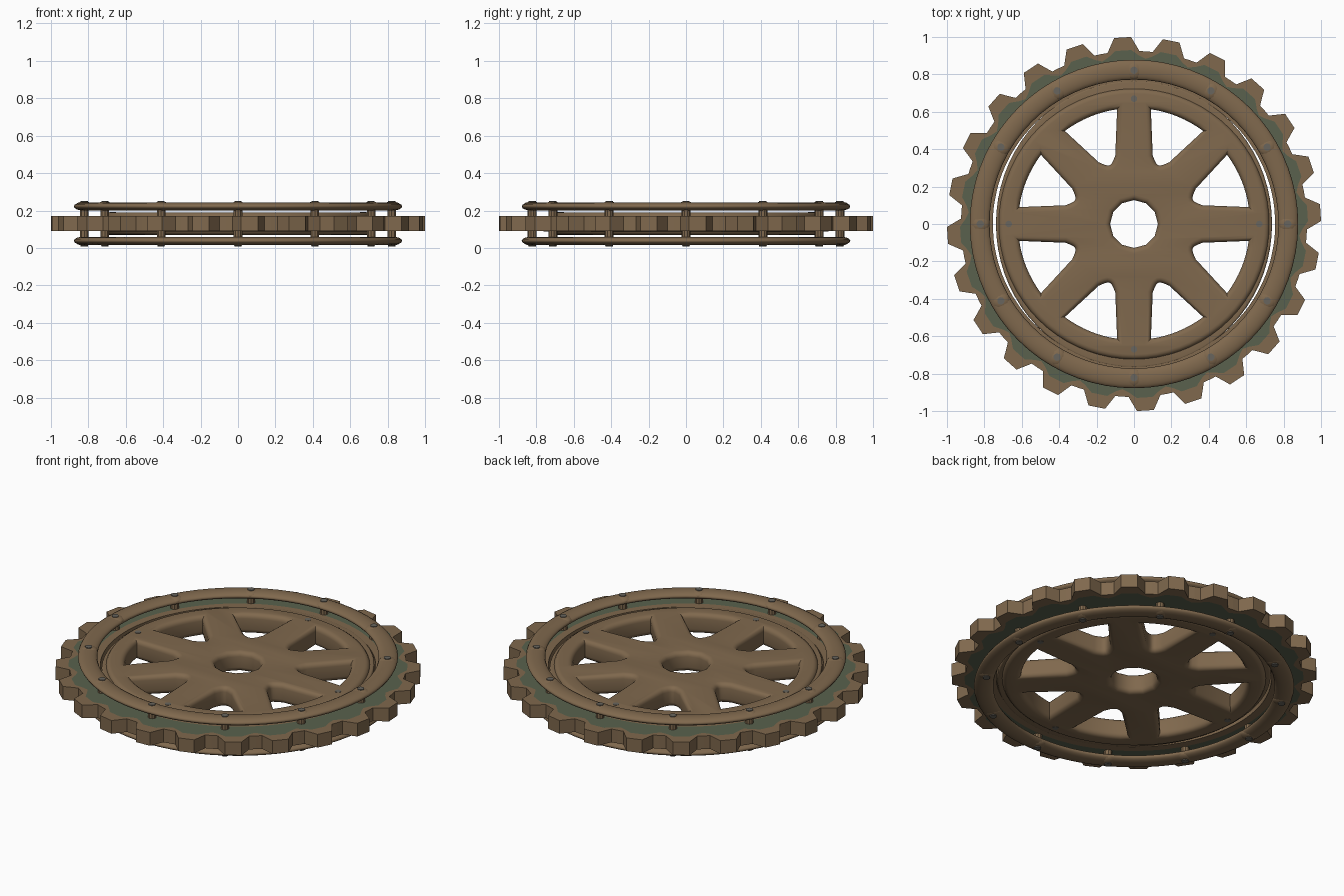
import bpy, bmesh
from math import sin, cos, pi, radians, asin

if "Cube" in bpy.data.objects:
    bpy.data.objects.remove(bpy.data.objects["Cube"])

MID = 0.13      # height of the wheel's middle plane
TEETH = 24


def material(name, rgb):
    m = bpy.data.materials.new(name)
    m.use_nodes = True
    m.diffuse_color = (*rgb, 1)
    bsdf = m.node_tree.nodes["Principled BSDF"]
    bsdf.inputs["Base Color"].default_value = (*rgb, 1)
    bsdf.inputs["Roughness"].default_value = 0.8
    return m


bronze = material("weathered bronze", (0.215, 0.14, 0.075))
patina = material("green patina", (0.1, 0.12, 0.075))
slate = material("slate rivet", (0.14, 0.13, 0.11))


def link(name, mesh, mats, smooth=True):
    ob = bpy.data.objects.new(name, mesh)
    bpy.context.collection.objects.link(ob)
    for m in mats:
        mesh.materials.append(m)
    if smooth:
        bpy.ops.object.select_all(action='DESELECT')
        ob.select_set(True)
        bpy.context.view_layer.objects.active = ob
        bpy.ops.object.shade_smooth_by_angle(angle=radians(40))
    return ob


def polar(r, a):
    return r * cos(a), r * sin(a)


def ellipse(rx, ry, n=72):
    return [(rx * cos(2 * pi * i / n), ry * sin(2 * pi * i / n)) for i in range(n)]


def plate(name, outlines, half, bevel):
    """Flat plate with holes and rounded edges, made from a filled curve."""
    cu = bpy.data.curves.new(name + "_outline", 'CURVE')
    cu.dimensions = '2D'
    cu.fill_mode = 'BOTH'
    cu.extrude = half - bevel
    cu.bevel_depth = bevel
    cu.bevel_resolution = 3
    cu.offset = -bevel
    for pts in outlines:
        sp = cu.splines.new('POLY')
        sp.points.add(len(pts) - 1)
        for p, (x, y) in zip(sp.points, pts):
            p.co = (x, y, 0, 1)
        sp.use_cyclic_u = True
    tmp = bpy.data.objects.new(name + "_tmp", cu)
    bpy.context.collection.objects.link(tmp)
    dg = bpy.context.evaluated_depsgraph_get()
    mesh = bpy.data.meshes.new_from_object(tmp.evaluated_get(dg))
    bpy.data.objects.remove(tmp)
    bm = bmesh.new()
    bm.from_mesh(mesh)
    bmesh.ops.remove_doubles(bm, verts=bm.verts, dist=0.0002)
    bmesh.ops.recalc_face_normals(bm, faces=bm.faces)
    bm.to_mesh(mesh)
    bm.free()
    mesh.materials.clear()
    ob = link(name, mesh, [bronze])
    ob.location.z = MID
    return ob


def window(k):
    """Opening between two straight spokes, with softened inner end."""
    pts, w = [], 0.078
    for r, sides in ((0.62, 1), (0.38, -1)):
        lo = asin(w / r) + (0.02 if r > 0.5 else 0.06)
        hi = pi / 4 - lo
        for i in range(9):
            t = i / 8 if sides > 0 else 1 - i / 8
            # the inner end bows towards the hub
            rr = r if sides > 0 else r - 0.04 * sin(pi * t)
            pts.append(polar(rr, k * pi / 4 + lo + (hi - lo) * t))
    return pts


# Spoked wheel with hub hole, and the thin flange around it
plate("spoked_wheel", [ellipse(0.725, 0.725), ellipse(0.128, 0.128, 12)]
      + [window(k) for k in range(8)], 0.06, 0.028)
plate("wheel_flange", [ellipse(0.738, 0.768), ellipse(0.69, 0.69)], 0.042, 0.01)


# Toothed ring: one cross-section per column, patina around the tooth roots
def toothed_ring():
    bm = bmesh.new()
    columns = ((-7.5, 0.885, 0.925), (-5.3, 0.9, 0.925), (-2.6, 0.93, 1.0),
               (2.6, 0.93, 1.0), (5.3, 0.9, 0.925))
    loops = []
    for t in range(TEETH):
        for off, green, outer in columns:
            a = radians(3.5 + t * 360 / TEETH + off)
            radii = (0.755, 0.8, green, outer)
            section = [(r, 0.04) for r in radii] + [(r, -0.04) for r in reversed(radii)]
            loops.append([bm.verts.new((*polar(r, a), MID + z)) for r, z in section])
    for i, cur in enumerate(loops):
        nxt = loops[(i + 1) % len(loops)]
        for j in range(8):
            k = (j + 1) % 8
            f = bm.faces.new((cur[j], cur[k], nxt[k], nxt[j]))
            f.material_index = 1 if j in (1, 5) else 0
    bmesh.ops.recalc_face_normals(bm, faces=bm.faces)
    me = bpy.data.meshes.new("toothed_ring")
    bm.to_mesh(me)
    bm.free()
    link("toothed_ring", me, [bronze, patina], smooth=False)


toothed_ring()

# Rounded guard rings above and below the teeth
for name, z in (("upper_guard_ring", 0.222), ("lower_guard_ring", 0.038)):
    bpy.ops.mesh.primitive_torus_add(major_segments=72, minor_segments=14,
                                     major_radius=0.825, minor_radius=0.053,
                                     location=(0, 0, z))
    ob = bpy.context.object
    ob.name = name
    ob.scale.z = 0.42
    ob.data.materials.append(bronze)
    bpy.ops.object.shade_smooth()


def cylinder(name, r, z0, z1, xy, mat):
    bpy.ops.mesh.primitive_cylinder_add(vertices=10, radius=r, depth=z1 - z0,
                                        location=(*xy, (z0 + z1) / 2))
    bpy.context.object.name = name
    bpy.context.object.data.materials.append(mat)


# Rivets joining the guard rings to the toothed ring
for i in range(12):
    xy = polar(0.822, i * pi / 6)
    cylinder("rivet_shank", 0.024, 0.03, 0.23, xy, bronze)
    for z, side in ((0.222, 1), (0.038, -1)):
        bpy.ops.mesh.primitive_uv_sphere_add(segments=14, ring_count=8, radius=0.05,
                                             location=(*xy, z + side * 0.003))
        dome = bpy.context.object
        dome.name = "rivet_dome"
        dome.scale.z = 0.46
        dome.data.materials.append(bronze)
        bpy.ops.object.shade_smooth()
        top = z + side * 0.027
        cylinder("rivet_cap", 0.02, top - 0.004, top + 0.001, xy, slate)

# Small rivets on the wheel rim
for i in range(4):
    cylinder("rim_rivet", 0.018, MID - 0.062, MID + 0.062, polar(0.67, i * pi / 2), slate)
